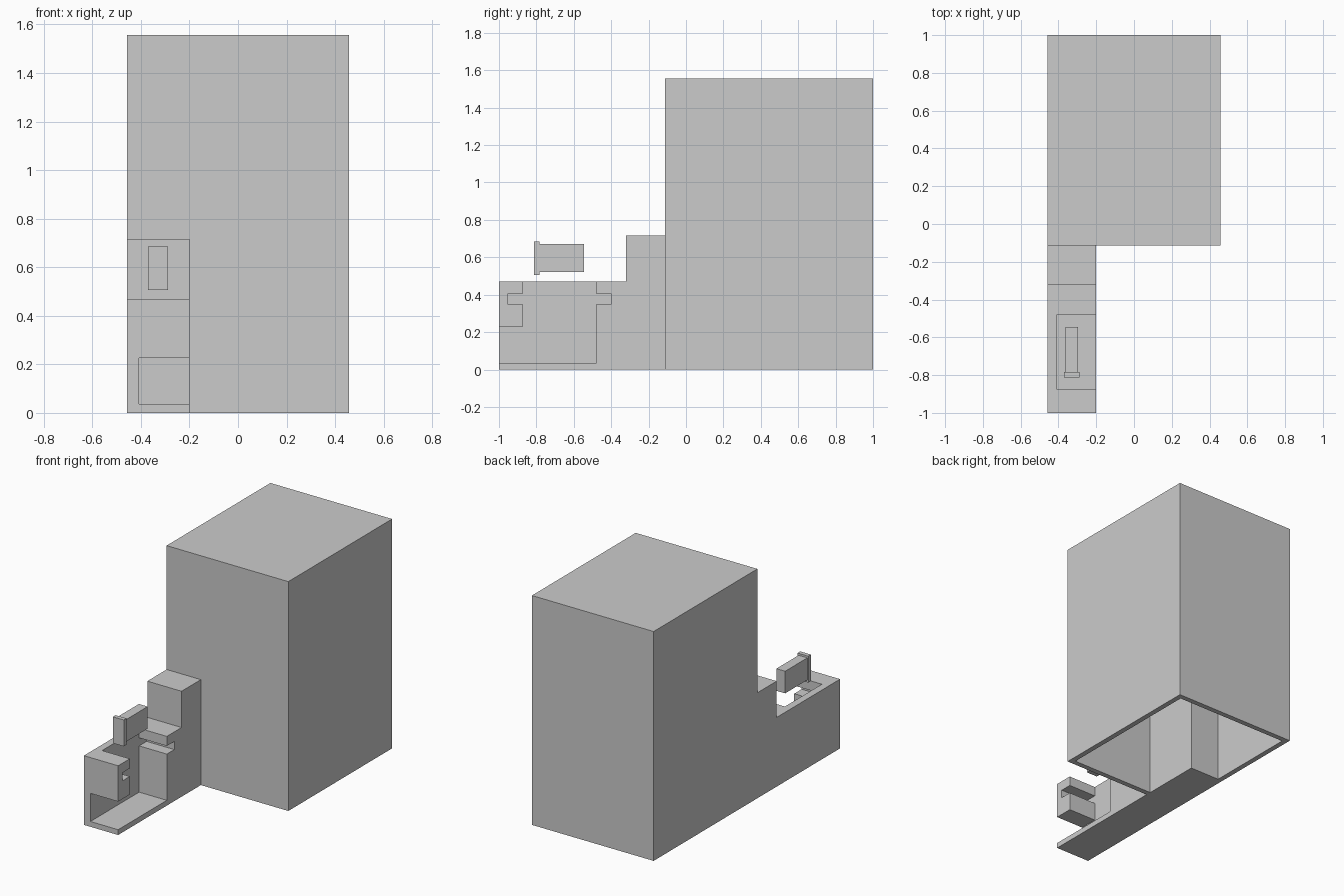
import bpy, bmesh

if "Cube" in bpy.data.objects:
    bpy.data.objects.remove(bpy.data.objects["Cube"])

grey = bpy.data.materials.new("light grey")
grey.diffuse_color = (0.6, 0.6, 0.6, 1)
grey.use_nodes = True
grey.node_tree.nodes["Principled BSDF"].inputs["Base Color"].default_value = grey.diffuse_color


def extrude_profile(name, points, x0, x1):
    """Solid made from a (y, z) profile swept from x0 to x1."""
    bm = bmesh.new()
    face = bm.faces.new([bm.verts.new((x0, y, z)) for y, z in points])
    ext = bmesh.ops.extrude_face_region(bm, geom=[face])
    moved = [v for v in ext["geom"] if isinstance(v, bmesh.types.BMVert)]
    bmesh.ops.translate(bm, vec=(x1 - x0, 0, 0), verts=moved)
    bmesh.ops.recalc_face_normals(bm, faces=bm.faces)
    mesh = bpy.data.meshes.new(name)
    bm.to_mesh(mesh)
    bm.free()
    mesh.materials.append(grey)
    obj = bpy.data.objects.new(name, mesh)
    bpy.context.collection.objects.link(obj)
    return obj


def box(name, x0, x1, y0, y1, z0, z1):
    return extrude_profile(name, [(y0, z0), (y1, z0), (y1, z1), (y0, z1)], x0, x1)


def apply_modifier(obj, mod):
    bpy.context.view_layer.objects.active = obj
    bpy.ops.object.modifier_apply(modifier=mod.name)


LEFT, ARM_RIGHT = -0.457, -0.2

# Tall housing: hollow shell, open underneath
housing = box("housing", LEFT, -LEFT, -0.113, 1.0, 0, 1.557)
bm = bmesh.new()
bm.from_mesh(housing.data)
floor = [f for f in bm.faces if f.normal.z < -0.9]
bmesh.ops.delete(bm, geom=floor, context='FACES_ONLY')
bm.to_mesh(housing.data)
bm.free()
shell = housing.modifiers.new("shell", 'SOLIDIFY')
shell.thickness = 0.035
shell.offset = -1
shell.use_even_offset = True
apply_modifier(housing, shell)

# Stepped arm reaching forward and running into the housing
arm = extrude_profile("stepped_arm", [
    (-1, 0), (0.33, 0), (0.33, 0.716), (-0.32, 0.716), (-0.32, 0.47), (-1, 0.47)],
    LEFT, ARM_RIGHT)

# Notched pocket, open to the right, top and lower front
cutter = extrude_profile("pocket_cutter", [
    (-1.1, 0.036), (-0.478, 0.036), (-0.478, 0.35), (-0.398, 0.35),
    (-0.398, 0.405), (-0.478, 0.405), (-0.478, 0.6), (-0.875, 0.6),
    (-0.875, 0.405), (-0.955, 0.405), (-0.955, 0.35), (-0.875, 0.35),
    (-0.875, 0.227), (-1.1, 0.227)], -0.408, -0.1)
cut = arm.modifiers.new("pocket", 'BOOLEAN')
cut.operation = 'DIFFERENCE'
cut.solver = 'EXACT'
cut.object = cutter
apply_modifier(arm, cut)
bpy.data.objects.remove(cutter)

# Floating slider with a wider front plate
box("slider_body", -0.363, -0.297, -0.785, -0.545, 0.522, 0.672)
box("slider_plate", -0.371, -0.289, -0.812, -0.783, 0.506, 0.685)
